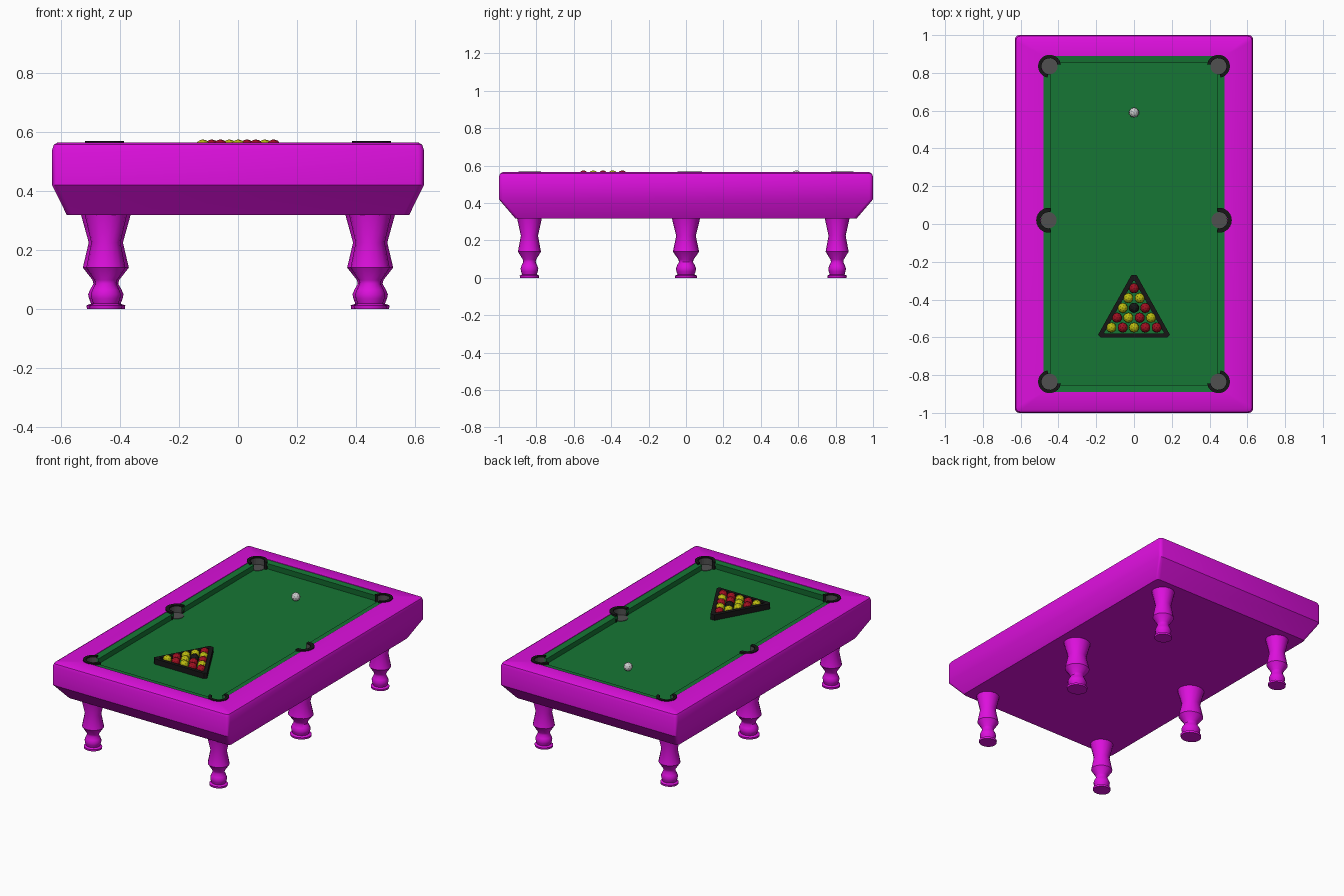
import bpy, bmesh
from math import pi, cos, sin, sqrt, radians, atan2

if "Cube" in bpy.data.objects:
    bpy.data.objects.remove(bpy.data.objects["Cube"])


def mat(name, r, g, b):
    m = bpy.data.materials.new(name)
    m.diffuse_color = (r, g, b, 1)
    m.use_nodes = True
    m.node_tree.nodes["Principled BSDF"].inputs["Base Color"].default_value = m.diffuse_color
    return m


MAGENTA = mat("magenta_paint", 0.72, 0.005, 0.72)
GREEN = mat("green_felt", 0.008, 0.18, 0.035)
BLACK = mat("black", 0.008, 0.008, 0.008)
GREY = mat("dark_grey", 0.08, 0.08, 0.08)
RED = mat("red_ball", 0.35, 0.005, 0.015)
YELLOW = mat("yellow_ball", 0.5, 0.5, 0.005)
WHITE = mat("white_ball", 0.8, 0.8, 0.8)


def loft(name, loops, material, caps=False, wrap=False, closed=True, smooth=None):
    """Skin a list of equal-length point loops."""
    bm = bmesh.new()
    rings = [[bm.verts.new(p) for p in lp] for lp in loops]
    n = len(rings[0])
    pairs = list(zip(rings, rings[1:])) + ([(rings[-1], rings[0])] if wrap else [])
    for a, b in pairs:
        for i in range(n if closed else n - 1):
            j = (i + 1) % n
            bm.faces.new((a[i], a[j], b[j], b[i]))
    if caps:
        bm.faces.new(rings[0][::-1])
        bm.faces.new(rings[-1])
    bmesh.ops.recalc_face_normals(bm, faces=bm.faces)
    me = bpy.data.meshes.new(name)
    bm.to_mesh(me)
    bm.free()
    me.materials.append(material)
    ob = bpy.data.objects.new(name, me)
    bpy.context.collection.objects.link(ob)
    if smooth:
        bpy.ops.object.select_all(action='DESELECT')
        ob.select_set(True)
        bpy.context.view_layer.objects.active = ob
        bpy.ops.object.shade_smooth_by_angle(angle=radians(smooth))
    return ob


def rect(hx, hy, z, r=0.0, seg=3):
    """Rectangle loop with rounded corners."""
    pts = []
    for k, (sx, sy) in enumerate(((1, 1), (-1, 1), (-1, -1), (1, -1))):
        for s in range(seg + 1):
            a = (k + s / seg) * pi / 2
            pts.append((sx * (hx - r) + r * cos(a), sy * (hy - r) + r * sin(a), z))
    return pts


def sharp(hx, hy, z):
    return [(hx, hy, z), (-hx, hy, z), (-hx, -hy, z), (hx, -hy, z)]


def circle(cx, cy, z, rx, ry=None, n=16):
    ry = ry or rx
    return [(cx + rx * cos(2 * pi * i / n), cy + ry * sin(2 * pi * i / n), z) for i in range(n)]


BED = 0.521

# Cabinet: tapered underside, rounded rail, recess for the bed
R = 0.02
body = loft("table_body", [
    rect(0.58, 0.913, 0.318, R), rect(0.63, 1.0, 0.42, R), rect(0.63, 1.0, 0.54, R),
    rect(0.624, 0.994, 0.557, R), rect(0.61, 0.98, 0.565, R),
    rect(0.48, 0.89, 0.565, 0.001), rect(0.48, 0.89, 0.50, 0.001)],
    MAGENTA, caps=True, smooth=40)

# Playing surface and cushion frame
loft("bed", [sharp(0.479, 0.889, 0.49), sharp(0.479, 0.889, BED)], GREEN, caps=True)
cushion = loft("cushions", [
    sharp(0.48, 0.89, 0.51), sharp(0.48, 0.89, 0.562),
    sharp(0.44, 0.853, 0.558), sharp(0.446, 0.859, 0.51)], GREEN, wrap=True)

# Pockets: cut-outs, grey cups and black C-shaped collars
pockets = [(sx * (0.447 if sy else 0.452), sy * 0.835 if sy else 0.02, sx, sy)
           for sx in (-1, 1) for sy in (-1, 0, 1)]
for cx, cy, sx, sy in pockets:
    cut = loft("pocket_cutter", [circle(cx, cy, 0.505, 0.044, n=24),
                                 circle(cx, cy, 0.70, 0.044, n=24)], MAGENTA, caps=True)
    cut.hide_render = True
    cut.hide_set(True)
    for target in (body, cushion):
        mod = target.modifiers.new("pocket", 'BOOLEAN')
        mod.operation = 'DIFFERENCE'
        mod.solver = 'EXACT'
        mod.object = cut
    loft("pocket_floor", [circle(cx, cy, BED - 0.01, 0.043), circle(cx, cy, BED + 0.003, 0.043)],
         GREY, caps=True)
    mid = atan2(sy, sx)
    half = radians(125 if sy else 100)
    ro = 0.061 if sy else 0.066
    angles = [mid - half + 2 * half * i / 14 for i in range(15)]

    def arc(r, z):
        return [(cx + r * cos(a), cy + r * sin(a), z) for a in angles]
    sections = list(zip(arc(0.043, BED), arc(ro, BED), arc(ro, 0.57), arc(0.043, 0.57)))
    loft("pocket_collar", sections, BLACK, caps=True)
    loft("pocket_liner", [arc(0.042, BED), arc(0.042, 0.562)], GREY, closed=False)

# Turned legs: four at the corners, two fuller ones in the middle
PROFILE = [(0.0, 0.064), (0.012, 0.066), (0.018, 0.05), (0.035, 0.057), (0.05, 0.06),
           (0.066, 0.053), (0.085, 0.042), (0.098, 0.045), (0.14, 0.078),
           (0.225, 0.058), (0.33, 0.087)]
for sx in (-1, 1):
    for y, fx, fy in ((-0.837, 0.85, 0.79), (0.0, 1.0, 0.9), (0.808, 0.85, 0.79)):
        loft("leg", [circle(sx * 0.448, y, z, r * fx, r * fy) for z, r in PROFILE],
             MAGENTA, caps=True, smooth=40)


# Balls
def ball(name, x, y, material):
    bm = bmesh.new()
    bmesh.ops.create_icosphere(bm, subdivisions=2, radius=0.027)
    me = bpy.data.meshes.new(name)
    bm.to_mesh(me)
    bm.free()
    me.materials.append(material)
    ob = bpy.data.objects.new(name, me)
    ob.location = (x, y, BED + 0.027)
    bpy.context.collection.objects.link(ob)


COLOURS = {"R": RED, "Y": YELLOW, "B": BLACK}
for row, line in enumerate(("R", "YY", "YBR", "RYRY", "YRYRR")):
    for i, c in enumerate(line):
        ball("racked_ball", (i - row / 2) * 0.06, -0.34 - row * 0.052, COLOURS[c])
ball("cue_ball", 0, 0.59, WHITE)


# Triangular rack with clipped corners
def triangle(w, top, bottom, clip, z):
    k = (top - bottom) / w
    return [(clip, top - clip * 0.6, z), (-clip, top - clip * 0.6, z),
            (-w, bottom + clip, z), (-w + clip, bottom, z),
            (w - clip, bottom, z), (w, bottom + clip, z)]


loft("rack", [triangle(0.19, -0.262, -0.60, 0.014, BED), triangle(0.19, -0.262, -0.60, 0.014, 0.556),
              triangle(0.158, -0.30, -0.58, 0.004, 0.556), triangle(0.158, -0.30, -0.58, 0.004, BED)],
     BLACK, wrap=True)
